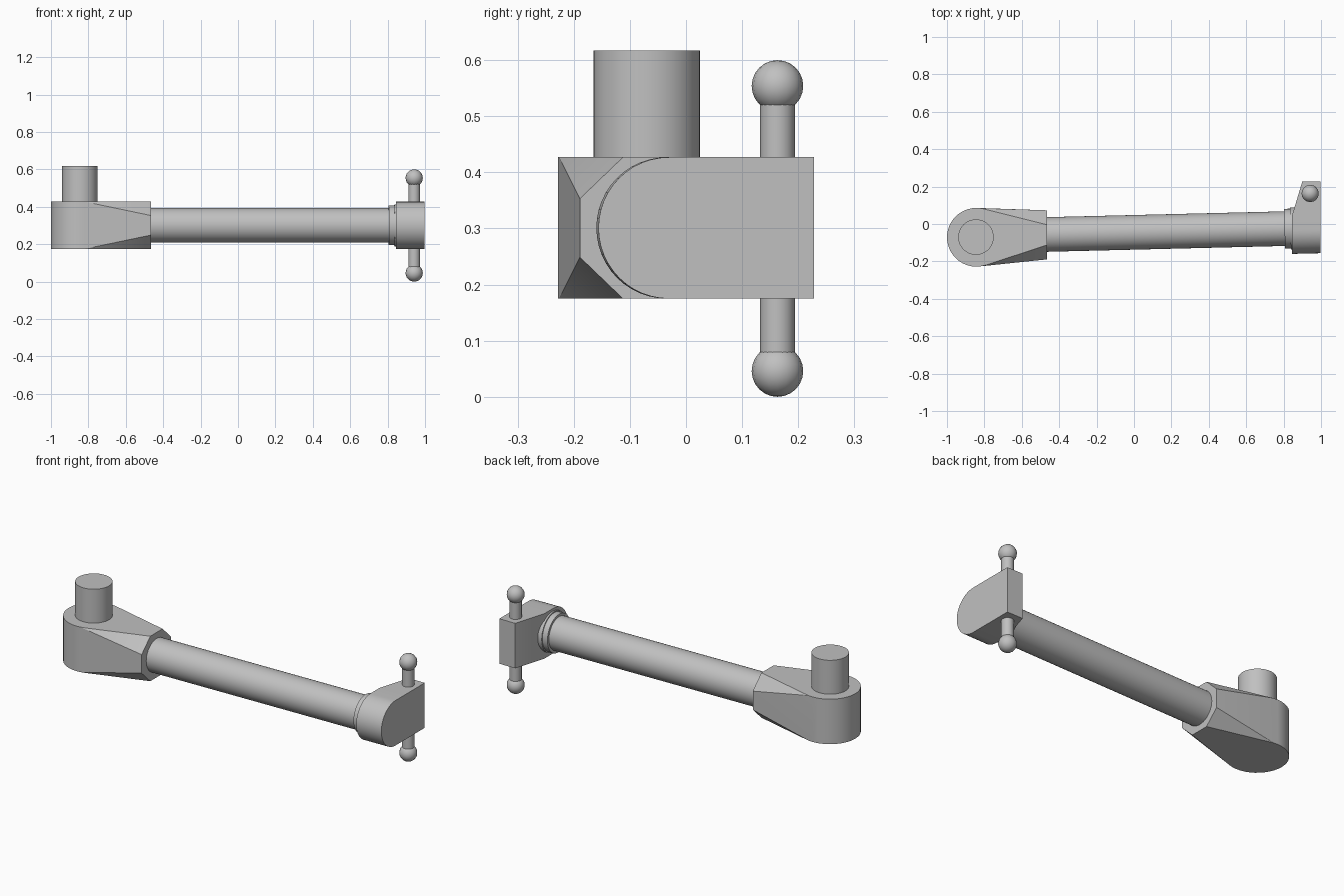
import bpy, bmesh
from math import sin, cos, pi, radians, tan
from mathutils import Vector

cube = bpy.data.objects.get("Cube")
if cube:
    bpy.data.objects.remove(cube, do_unlink=True)

grey = bpy.data.materials.new("plain grey")
grey.use_nodes = True
COLOR = (0.53, 0.53, 0.53, 1)
grey.diffuse_color = COLOR
grey.node_tree.nodes["Principled BSDF"].inputs["Base Color"].default_value = COLOR

MID, LOW, HIGH = 0.301, 0.175, 0.427   # centre, bottom and top of both heads
HALF = (HIGH - LOW) / 2
SLOPE = 0.0245                         # slight sideways lean of the arm


def finish(bm, name):
    bmesh.ops.recalc_face_normals(bm, faces=bm.faces)
    mesh = bpy.data.meshes.new(name)
    bm.to_mesh(mesh)
    bm.free()
    mesh.materials.append(grey)
    obj = bpy.data.objects.new(name, mesh)
    bpy.context.collection.objects.link(obj)
    bpy.ops.object.select_all(action='DESELECT')
    obj.select_set(True)
    bpy.context.view_layer.objects.active = obj
    bpy.ops.object.shade_smooth_by_angle(angle=radians(28))
    return obj


def rod(name, start, end, radius, sides=32):
    start, end = Vector(start), Vector(end)
    axis = end - start
    bm = bmesh.new()
    bmesh.ops.create_cone(bm, cap_ends=True, segments=sides, radius1=radius,
                          radius2=radius, depth=axis.length)
    turn = axis.to_track_quat('Z', 'Y').to_matrix()
    bmesh.ops.rotate(bm, verts=bm.verts, matrix=turn)
    bmesh.ops.translate(bm, verts=bm.verts, vec=(start + end) / 2)
    return finish(bm, name)


def arm_point(x):
    return (x, -0.056 + SLOPE * (x + 0.465), MID)


# Pivot head: round boss tapering to an octagonal socket
bm = bmesh.new()
for i in range(40):
    a = 2 * pi * i / 40
    for z in (LOW, HIGH):
        bm.verts.new((-0.843 + 0.157 * cos(a), -0.071 + 0.157 * sin(a), z))
for i in range(8):
    a = pi / 8 + i * pi / 4
    r = HALF / cos(pi / 8)
    bm.verts.new((-0.465, -0.058 + 1.04 * r * cos(a), MID + r * sin(a)))
hull = bmesh.ops.convex_hull(bm, input=bm.verts)
bmesh.ops.dissolve_limit(bm, angle_limit=radians(1), verts=bm.verts, edges=bm.edges)
finish(bm, "pivot_head")

# Pin on the pivot head
rod("pivot_pin", (-0.845, -0.07, HIGH - 0.05), (-0.845, -0.07, 0.617), 0.095, 40)

# Long arm and its stepped collar
rod("arm_tube", arm_point(-0.5), arm_point(0.87), 0.0925, 40)
rod("arm_collar", arm_point(0.805), arm_point(0.85), 0.106, 40)
rod("collar_ring", arm_point(0.836), arm_point(0.86), 0.112, 40)

# Clamp head: D-shaped slab with a slanted rear corner
outline = [(0.228, LOW), (0.228, HIGH), (0.045, HIGH)]
outline += [(-0.03 - HALF * sin(pi * i / 24), MID + HALF * cos(pi * i / 24))
            for i in range(25)]
outline += [(0.045, LOW)]
bm = bmesh.new()
near, far = [], []
for y, z in outline:
    inner = 0.845 + 0.055 * max(0, y - 0.045) / 0.183
    lean = 0 if y > 0.04 else SLOPE * (inner - 1)
    near.append(bm.verts.new((inner, y + lean, z)))
    far.append(bm.verts.new((0.998, y, z)))
# Split the inner face where the slant begins
top, bottom = near[2], near[-1]
bm.faces.new((near[0], near[1], top, bottom))
bm.faces.new(near[2:])
bm.faces.new(far)
for i in range(len(near)):
    j = (i + 1) % len(near)
    bm.faces.new((near[i], near[j], far[j], far[i]))
finish(bm, "clamp_head")

# Cross bar with a ball on each end
BAR = Vector((0.942, 0.163, 0))
rod("cross_bar", BAR + Vector((0, 0, 0.05)), BAR + Vector((0, 0, 0.55)), 0.031, 20)
for name, z in (("lower_ball", 0.046), ("upper_ball", 0.554)):
    bm = bmesh.new()
    bmesh.ops.create_uvsphere(bm, u_segments=16, v_segments=12, radius=0.046)
    bmesh.ops.translate(bm, verts=bm.verts, vec=BAR + Vector((0, 0, z)))
    finish(bm, name)
